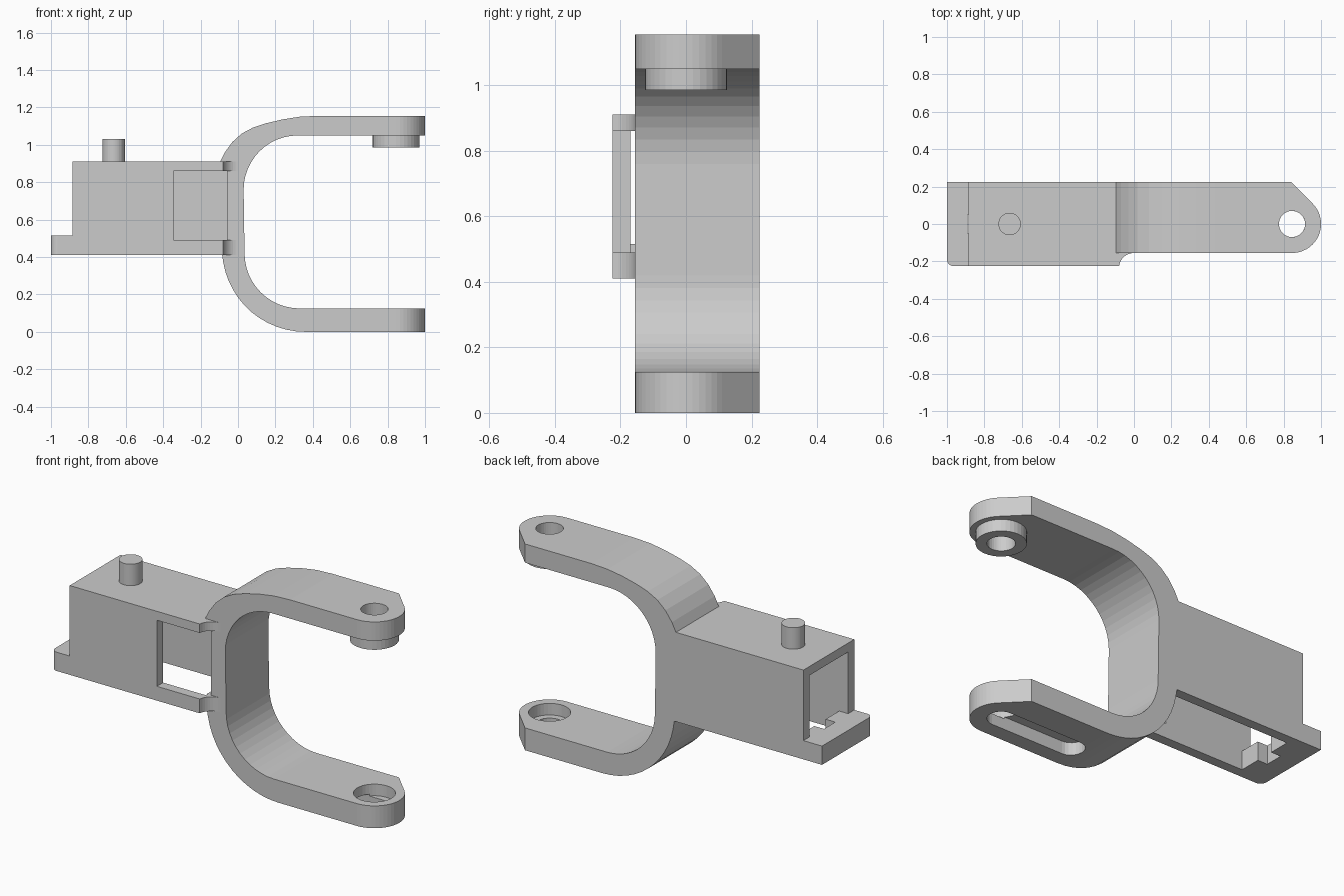
import bpy, bmesh
from math import sin, cos, radians

if "Cube" in bpy.data.objects:
    bpy.data.objects.remove(bpy.data.objects["Cube"])


def arc(cx, cz, r, a0, a1, n=12):
    return [(cx + r * cos(radians(a0 + (a1 - a0) * i / n)),
             cz + r * sin(radians(a0 + (a1 - a0) * i / n))) for i in range(n + 1)]


def prism(name, pts, lo, hi, axis='z'):
    """Extrude an outline along z (xy outline) or along y (xz outline)."""
    bm = bmesh.new()
    at = lambda p, h: (p[0], p[1], h) if axis == 'z' else (p[0], h, p[1])
    face = bm.faces.new([bm.verts.new(at(p, lo)) for p in pts])
    new = bmesh.ops.extrude_face_region(bm, geom=[face])['geom']
    shift = (0, 0, hi - lo) if axis == 'z' else (0, hi - lo, 0)
    bmesh.ops.translate(bm, vec=shift,
                        verts=[v for v in new if isinstance(v, bmesh.types.BMVert)])
    bmesh.ops.recalc_face_normals(bm, faces=bm.faces)
    me = bpy.data.meshes.new(name)
    bm.to_mesh(me)
    bm.free()
    ob = bpy.data.objects.new(name, me)
    bpy.context.collection.objects.link(ob)
    return ob


def block(name, x0, x1, y0, y1, z0, z1):
    return prism(name, [(x0, y0), (x1, y0), (x1, y1), (x0, y1)], z0, z1)


def cylinder(name, x, r, z0, z1, n=36):
    return prism(name, arc(x, 0, r, 0, 360, n)[:-1], z0, z1)


def boolean(ob, cutter, op='DIFFERENCE'):
    cutter.hide_render = True
    mod = ob.modifiers.new('cut', 'BOOLEAN')
    mod.operation, mod.object, mod.solver = op, cutter, 'EXACT'
    bpy.context.view_layer.objects.active = ob
    bpy.ops.object.modifier_apply(modifier=mod.name)
    bpy.data.objects.remove(cutter)


BACK, FRONT, PIVOT = 0.225, -0.155, 0.845

# C-shaped fork: side profile, then trimmed to the rounded arm-end outline
profile = [(1.02, 0)]
profile += arc(0.36, 0.445, 0.445, 270, 190)
profile += [(-0.085, 0.41), (-0.085, 0.49), (-0.06, 0.49), (-0.06, 0.86), (-0.095, 0.91)]
profile += [(-0.07, 0.96), (-0.03, 1.015), (0.02, 1.06), (0.08, 1.092), (0.15, 1.115),
            (0.24, 1.136), (0.33, 1.15), (0.43, 1.155), (1.02, 1.155), (1.02, 1.05)]
profile += arc(0.32, 0.76, 0.29, 90, 180)
profile += arc(0.33, 0.42, 0.295, 180, 270)
profile += [(1.02, 0.125)]
fork = prism('fork', profile, FRONT, BACK, 'y')
outline = [(-0.3, -0.155)] + arc(PIVOT, 0, 0.155, -90, 45, 18) + [(0.84, BACK), (0.82, 0.3), (-0.3, 0.3)]
boolean(fork, prism('end_trim', outline, -0.1, 1.3), 'INTERSECT')

# Upper pivot hole, lower counterbore and the slot under the lower arm
boolean(fork, cylinder('upper_hole', PIVOT, 0.07, 0.9, 1.3))
boolean(fork, cylinder('counterbore', PIVOT, 0.107, 0.06, 0.3))
slot = arc(PIVOT, 0, 0.07, -90, 90) + arc(0.40, 0, 0.07, 90, 270)
boolean(fork, prism('slot', slot, -0.1, 0.07))

# Boss under the upper arm
boss = cylinder('pivot_boss', PIVOT, 0.125, 0.985, 1.05)
boolean(boss, cylinder('boss_hole', PIVOT, 0.07, 0.9, 1.2))

# Hollow housing with a foot tab
body = prism('housing', [(-1, 0.41), (-0.06, 0.41), (-0.06, 0.91), (-0.885, 0.91),
                         (-0.885, 0.515), (-1, 0.515)], -0.225, BACK, 'y')
bm = bmesh.new()
bm.from_mesh(body.data)
corner = [e for e in bm.edges if all(v.co.x < -0.99 and v.co.y < -0.2 for v in e.verts)]
bmesh.ops.bevel(bm, geom=corner, offset=0.035, segments=5, profile=0.5, affect='EDGES')
bm.to_mesh(body.data)
bm.free()
for dims in [(-0.83, 0.1, -0.17, 0.17, 0.3, 0.86),      # cavity, open below
             (-1.1, -0.8, -0.17, 0.17, 0.515, 0.86),    # end opening
             (-0.89, -0.8, -0.05, 0.05, 0.3, 0.6),      # notch
             (-0.345, 0.1, -0.3, -0.1, 0.49, 0.86),     # front window
             (-0.08, 0.1, -0.3, FRONT, 0.3, 1.0)]:      # room for rail fillets
    boolean(body, block('cutter', *dims))

# Concave fillets joining the front rails to the fork
fillet = [(-0.08, FRONT), (-0.08, -0.225)] + arc(0, -0.235, 0.08, 170, 90, 8)[:-1] + [(0, FRONT)]
for name, z0, z1 in [('upper_rail_fillet', 0.86, 0.91), ('lower_rail_fillet', 0.41, 0.49)]:
    prism(name, fillet, z0, z1)

# Pin on top of the housing
cylinder('top_pin', -0.665, 0.06, 0.90, 1.03)
